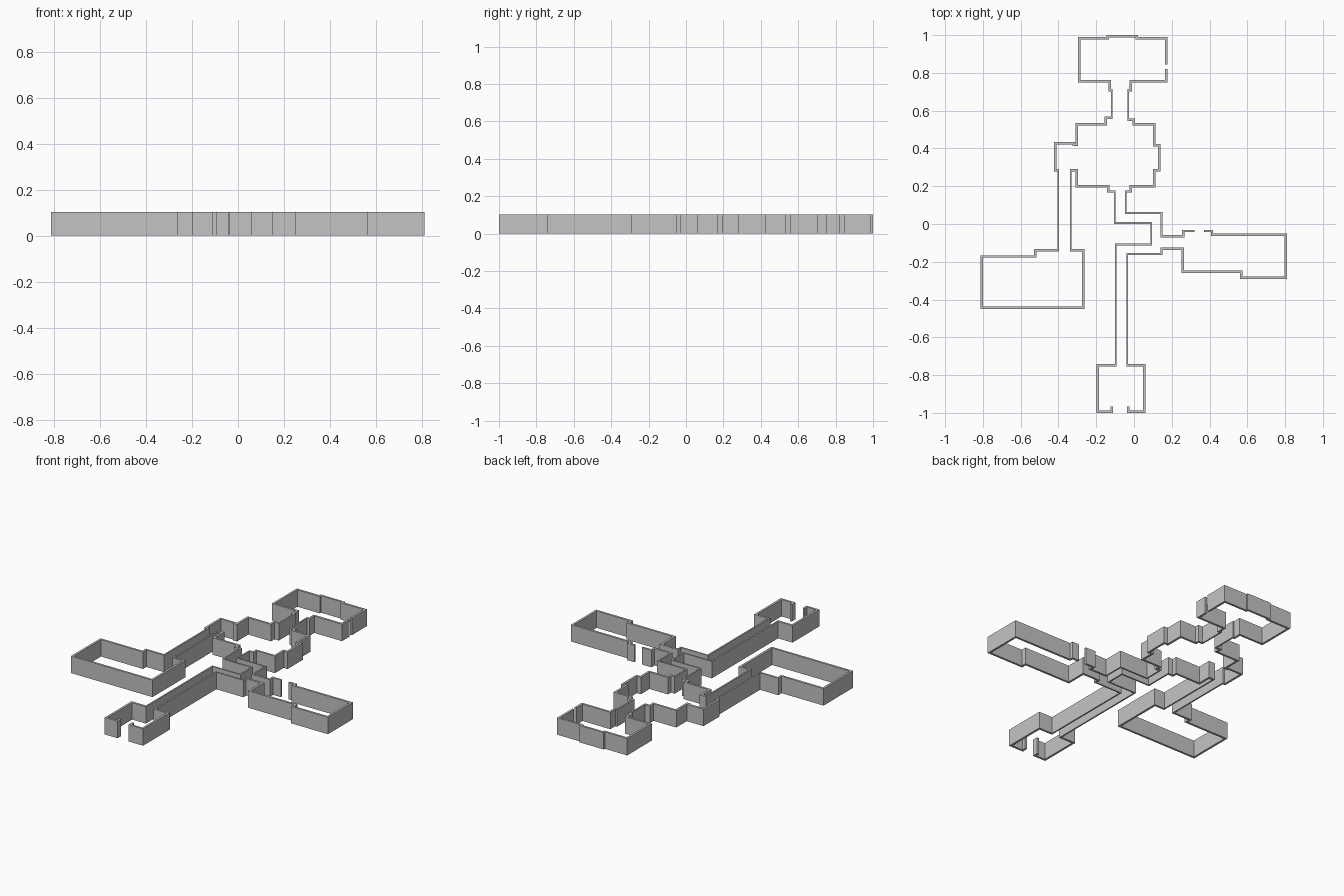
import bpy
import bmesh
from mathutils import Vector

cube = bpy.data.objects.get("Cube")
if cube:
    bpy.data.objects.remove(cube, do_unlink=True)

HEIGHT = 0.103
ROOM = 0.013       # room wall thickness
CORRIDOR = 0.009   # corridor wall thickness

GREY = (0.55, 0.55, 0.55, 1)
stone = bpy.data.materials.new("wall grey")
stone.use_nodes = True
stone.diffuse_color = GREY
stone.node_tree.nodes["Principled BSDF"].inputs["Base Color"].default_value = GREY


def corner_points(start, axis, stops):
    """Turn alternating x / y stops into the corners of a right-angled path."""
    points = [Vector(start)]
    for stop in stops:
        corner = points[-1].copy()
        corner[axis] = stop
        points.append(corner)
        axis = 1 - axis
    return points


def wall(name, thickness, start, first, stops):
    """Build one mitred wall running along a right-angled path."""
    points = corner_points(start, "xy".index(first), stops)
    steps = [(b - a).normalized() for a, b in zip(points, points[1:])]
    # Lengthen both ends so that neighbouring walls meet cleanly
    points[0] -= steps[0] * CORRIDOR / 2
    points[-1] += steps[-1] * CORRIDOR / 2
    normals = [Vector((-s.y, s.x)) for s in steps]

    bm = bmesh.new()
    pairs = []
    for i, p in enumerate(points):
        if i == 0 or i == len(points) - 1:
            side = normals[0 if i == 0 else -1]
        else:
            side = normals[i - 1] + normals[i]
        offset = side * thickness / 2
        pairs.append([bm.verts.new((p + k * offset).to_3d()) for k in (1, -1)])
    for (a, b), (c, d) in zip(pairs, pairs[1:]):
        bm.faces.new((a, b, d, c))

    # Keep the footprint as the underside and raise a copy of it as the top
    raised = bmesh.ops.extrude_face_region(bm, geom=bm.faces[:], use_keep_orig=True)
    top = [g for g in raised["geom"] if isinstance(g, bmesh.types.BMVert)]
    bmesh.ops.translate(bm, verts=top, vec=(0, 0, HEIGHT))
    bmesh.ops.recalc_face_normals(bm, faces=bm.faces[:])

    mesh = bpy.data.meshes.new(name)
    bm.to_mesh(mesh)
    bm.free()
    mesh.materials.append(stone)
    bpy.context.collection.objects.link(bpy.data.objects.new(name, mesh))


# South entrance room, with the doorway in its front wall
wall("south_room_right_wall", ROOM, (-.118, -.97), "y", [-.994, -.192, -.748, -.097])
wall("south_room_left_wall", ROOM, (-.031, -.97), "y", [-.994, .054, -.748, -.036])

# South corridor and its bend towards the central hall
wall("south_corridor_right_wall", CORRIDOR, (-.097, -.748), "y",
     [-.108, .091, .005, -.102, .172])
wall("south_corridor_left_wall", CORRIDOR, (.146, -.13), "y", [-.159, -.036, -.748])
wall("bend_outer_wall", CORRIDOR, (-.044, .172), "y", [.058, .146, -.066])

# Central hall
wall("hall_front_wall", ROOM, (-.102, .172), "x", [-.136, .201, -.303, .285, -.335])
wall("hall_right_wall", ROOM, (-.401, .285), "x",
     [-.416, .428, -.318, .42, -.303, .529, -.15, .563, -.118])
wall("hall_left_wall", ROOM, (-.031, .552), "x",
     [-.002, .529, .107, .418, .133, .285, .107, .201, -.017, .172, -.044])

# West corridor and west room
wall("west_corridor_inner_wall", CORRIDOR, (-.335, .285), "y", [-.14])
wall("west_corridor_outer_wall", CORRIDOR, (-.401, -.14), "y", [.285])
wall("west_room_wall", ROOM, (-.335, -.14), "x",
     [-.268, -.444, -.805, -.172, -.522, -.14, -.401])

# North corridor and north room, with a doorway in its side wall
wall("north_corridor_right_wall", CORRIDOR, (-.118, .563), "y", [.708])
wall("north_corridor_left_wall", CORRIDOR, (-.031, .708), "y", [.552])
wall("north_room_main_wall", ROOM, (-.118, .708), "x",
     [-.128, .756, -.29, .983, -.139, .994, .014, .983, .17, .848])
wall("north_room_corner_wall", ROOM, (.17, .817), "y", [.756, -.017, .708, -.031])

# East room, with a doorway in its back wall
wall("east_room_back_wall", ROOM, (.146, -.066), "x", [.26, -.037, .315])
wall("east_room_main_wall", ROOM, (.374, -.037), "x",
     [.413, -.058, .804, -.285, .569, -.254, .257, -.13, .146])
